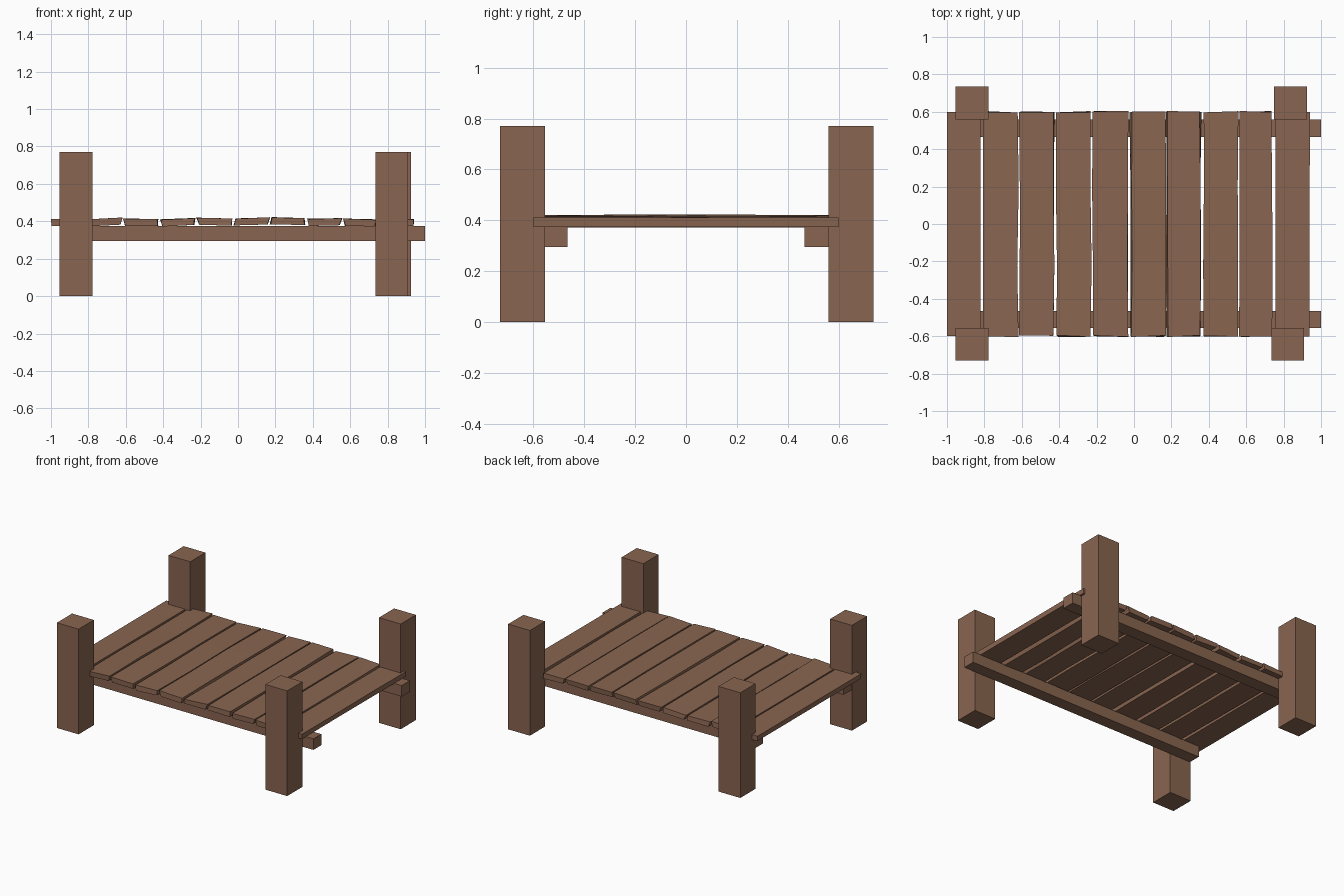
import bpy, bmesh, random

if "Cube" in bpy.data.objects:
    bpy.data.objects.remove(bpy.data.objects["Cube"])

random.seed(4)
wood = bpy.data.materials.new("brown_wood")
wood.diffuse_color = (0.25, 0.13, 0.08, 1)
wood.use_nodes = True
wood.node_tree.nodes["Principled BSDF"].inputs["Base Color"].default_value = wood.diffuse_color


def finish(name, bm):
    bmesh.ops.recalc_face_normals(bm, faces=bm.faces)
    me = bpy.data.meshes.new(name)
    bm.to_mesh(me)
    bm.free()
    me.materials.append(wood)
    bpy.context.collection.objects.link(bpy.data.objects.new(name, me))


def box(name, lo, hi):
    bm = bmesh.new()
    bmesh.ops.create_cube(bm, size=1)
    for v in bm.verts:
        v.co = [(a + b) / 2 + c * (b - a) for a, b, c in zip(lo, hi, v.co)]
    finish(name, bm)


def plank(name, x0, x1, z_left, z_right, rough):
    """Lofted four-point section along y, with worn, uneven edges."""
    j = lambda s: random.uniform(-s, s) * rough
    bm = bmesh.new()
    slant_l, slant_r = j(0.006), j(0.006)
    rows = []
    for y in (-0.6, -0.22, 0.2, 0.6):
        pts = [(x0 + 0.003 + slant_l + j(0.004), z_left - 0.037),
               (x1 - 0.003 + slant_r + j(0.004), z_right - 0.037),
               (x1 - slant_r + j(0.004), z_right + j(0.002)),
               (x0 - slant_l + j(0.004), z_left + j(0.002))]
        end = abs(y) > 0.5
        rows.append([bm.verts.new((x, y + (j(0.005) if end else 0), z)) for x, z in pts])
    for a, b in zip(rows, rows[1:]):
        for i in range(4):
            k = (i + 1) % 4
            bm.faces.new((a[i], a[k], b[k], b[i]))
    bm.faces.new(rows[0])
    bm.faces.new(rows[-1])
    finish(name, bm)


# Corner posts: centre x, centre y
for name, x, y in (("front_left_post", -0.867, -0.643), ("back_left_post", -0.867, 0.648),
                   ("front_right_post", 0.822, -0.643), ("back_right_post", 0.837, 0.648)):
    box(name, (x - 0.088, y - 0.088, 0), (x + 0.088, y + 0.088, 0.77))

# Long support beams
box("front_beam", (-0.95, -0.556, 0.295), (1.0, -0.465, 0.376))
box("back_beam", (-0.95, 0.465, 0.295), (1.0, 0.56, 0.376))

# Deck planks: left x, right x, top height at left and right, roughness
planks = [(-1.0, -0.82, 0.412, 0.412, 0), (-0.805, -0.623, 0.410, 0.419, 1),
          (-0.607, -0.428, 0.413, 0.411, 1), (-0.41, -0.23, 0.409, 0.418, 1),
          (-0.217, -0.033, 0.418, 0.414, 1), (-0.018, 0.164, 0.415, 0.420, 1),
          (0.175, 0.357, 0.421, 0.417, 1), (0.374, 0.55, 0.412, 0.416, 1),
          (0.567, 0.736, 0.413, 0.409, 1), (0.757, 0.94, 0.412, 0.411, 0.4)]
for n, p in enumerate(planks, 1):
    plank(f"deck_plank_{n}", *p)
